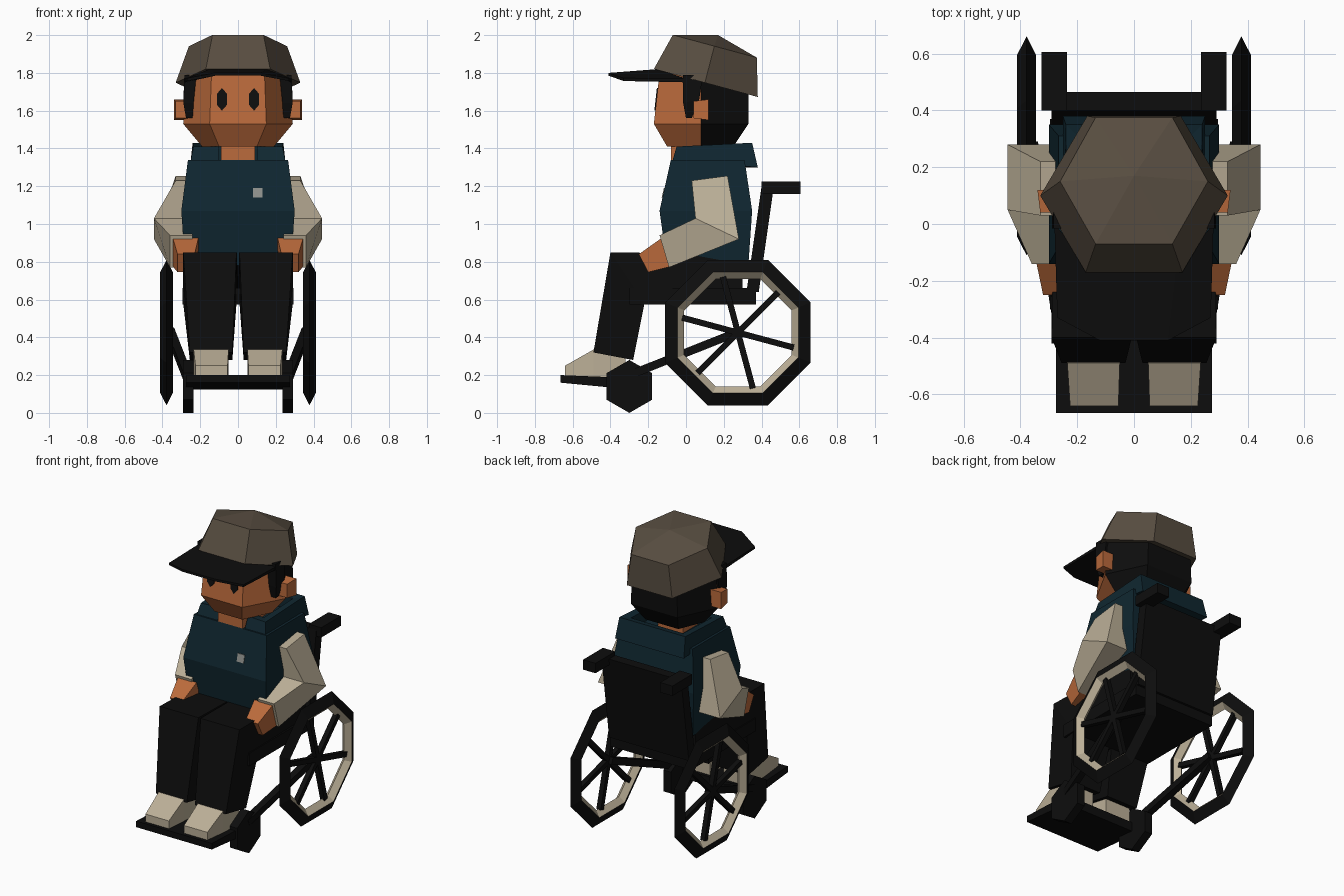
import bpy, bmesh
from math import sin, cos, radians
from mathutils import Vector

old = bpy.data.objects.get("Cube")
if old:
    bpy.data.objects.remove(old, do_unlink=True)


def material(name, r, g, b):
    m = bpy.data.materials.new(name)
    m.use_nodes = True
    m.diffuse_color = (r, g, b, 1)
    shader = m.node_tree.nodes["Principled BSDF"]
    shader.inputs["Base Color"].default_value = (r, g, b, 1)
    shader.inputs["Roughness"].default_value = .9
    return m


BLACK = material("soft black", .004, .004, .004)
SKIN = material("warm skin", .5, .145, .045)
BEIGE = material("beige cloth", .5, .43, .31)
BROWN = material("cap brown", .095, .073, .051)
TEAL = material("dark teal", .005, .02, .03)
GREY = material("badge grey", .27, .28, .26)


def mesh_object(name, bm, mats, rule=None):
    """Turn a bmesh into a flat shaded object, colouring faces by a rule."""
    bmesh.ops.recalc_face_normals(bm, faces=bm.faces)
    if rule:
        for f in bm.faces:
            f.material_index = rule(f.calc_center_median())
    me = bpy.data.meshes.new(name)
    bm.to_mesh(me)
    bm.free()
    for m in mats:
        me.materials.append(m)
    ob = bpy.data.objects.new(name, me)
    bpy.context.collection.objects.link(ob)
    return ob


def loft(name, rings, *mats, rule=None, closed=False, flip=1):
    """Skin a row of equal rings; closed joins the last ring to the first."""
    bm = bmesh.new()
    rows = [[bm.verts.new((p[0] * flip, p[1], p[2])) for p in r] for r in rings]
    n = len(rows[0])
    pairs = list(zip(rows, rows[1:]))
    if closed:
        pairs.append((rows[-1], rows[0]))
    else:
        bm.faces.new(rows[0])
        bm.faces.new(rows[-1])
    for a, b in pairs:
        for i in range(n):
            j = (i + 1) % n
            bm.faces.new((a[i], a[j], b[j], b[i]))
    return mesh_object(name, bm, mats, rule)


def pair(name, rings, *mats, **options):
    """The same part on both sides of the body."""
    for side, flip in (("left", 1), ("right", -1)):
        loft(side + "_" + name, rings, *mats, flip=flip, **options)


def sec(y1, z1, y2, z2, x1, x2):
    """Four cornered section from a line in side profile and an x range."""
    return [(x1, y1, z1), (x2, y1, z1), (x2, y2, z2), (x1, y2, z2)]


def box(x1, x2, y1, y2, z1, z2):
    return [sec(y1, z1, y1, z2, x1, x2), sec(y2, z1, y2, z2, x1, x2)]


def bar(p, q, w):
    """Square rod between two points."""
    p, q = Vector(p), Vector(q)
    d = (q - p).normalized()
    u = d.cross(Vector((1, 0, 0))).normalized() * w
    v = d.cross(u).normalized() * w
    return [[c + u + v, c + u - v, c - u - v, c - u + v] for c in (p, q)]


def hexring(front, fy, side, sy, back, by, height):
    """Six cornered ring, with the height given as a function of y."""
    plan = [(-front, fy), (front, fy), (side, sy), (back, by), (-back, by), (-side, sy)]
    return [(x, y, height(y)) for x, y in plan]


# Torso, badge and neck
loft("vest", [sec(-.1, .78, .33, .78, -.28, .28),
              sec(-.14, 1.07, .35, 1.07, -.3, .3),
              sec(-.08, 1.34, .31, 1.34, -.265, .265)], TEAL)
loft("badge", [sec(-.129, 1.14, -.117, 1.19, .08, .13),
               sec(-.122, 1.14, -.11, 1.19, .08, .13)], GREY)
loft("neck", box(-.09, .09, -.08, .16, 1.3, 1.46), SKIN)

# Collar, open at the throat
pair("collar", [
    [(.1, -.07, 1.34), (.1, -.04, 1.41), (.1, .02, 1.4), (.1, .02, 1.33)],
    [(.25, -.07, 1.34), (.235, -.05, 1.41), (.19, 0, 1.41), (.19, 0, 1.33)],
    [(.25, .38, 1.3), (.24, .35, 1.43), (.19, .3, 1.42), (.19, .3, 1.3)],
    [(0, .38, 1.3), (0, .35, 1.43), (0, .3, 1.42), (0, .3, 1.3)]], TEAL)

# Head: the back half is hair
loft("head", [hexring(.1, -.1, .19, .08, .12, .25, lambda y: 1.41),
              hexring(.15, -.17, .29, .08, .17, .33, lambda y: 1.53),
              hexring(.14, -.14, .27, .08, .16, .33, lambda y: 1.8)],
     SKIN, BLACK, rule=lambda c: int(c.y > .09))
pair("ear", [sec(.04, 1.56, .04, 1.65, .25, .33), sec(.12, 1.55, .12, 1.66, .25, .34)], SKIN)
pair("sideburn", [sec(.0, 1.56, .03, 1.56, .24, .275),
                  sec(-.015, 1.64, .07, 1.66, .235, .289),
                  sec(-.015, 1.79, .09, 1.79, .22, .284)], BLACK)

# Eyes: thin plates lying on the sloping face
outline = [(0, .06), (.026, .03), (.026, -.03), (0, -.06), (-.026, -.03), (-.026, .03)]
pair("eye", [[(.085 + x, d - .156 + .11 * z, 1.66 + z) for x, z in outline]
             for d in (-.005, .003)], BLACK)

# Cap: two tilted rings and a centre point
bm = bmesh.new()
low = [bm.verts.new(p) for p in
       hexring(.17, -.17, .33, .1, .165, .38, lambda y: 1.775 - .27 * y)]
high = [bm.verts.new(p) for p in
        hexring(.135, -.07, .26, .15, .135, .375, lambda y: 1.982 - .27 * y)]
top = bm.verts.new((0, .17, 2))
bm.faces.new(low)
for i in range(6):
    j = (i + 1) % 6
    bm.faces.new((low[i], low[j], high[j], high[i]))
    bm.faces.new((high[i], high[j], top))
mesh_object("cap", bm, [BROWN])

# Peak of the cap, drooping at its sides
brim = [[(-.28, 0, 1.75), (-.27, -.33, 1.757)],
        [(-.15, -.15, 1.8), (-.12, -.41, 1.785)],
        [(.15, -.15, 1.8), (.12, -.41, 1.785)],
        [(.28, 0, 1.75), (.27, -.33, 1.757)]]
loft("cap_peak", [[a, b, (b[0], b[1], b[2] + .015), (a[0], a[1], a[2] + .02)]
                  for a, b in brim], BLACK)

# Arms and hands
pair("sleeve", [sec(.03, 1.23, .22, 1.255, .25, .33),
                sec(.05, 1.03, .28, .92, .29, .445),
                sec(-.14, .94, -.09, .77, .24, .36)], BEIGE)
pair("hand", [sec(-.13, .925, -.08, .775, .21, .345),
              sec(-.25, .84, -.2, .745, .23, .32)], SKIN)

# Legs and shoes
pair("trouser_leg", [sec(.3, .84, .3, .6, .0, .28),
                     sec(-.4, .85, -.22, .58, .008, .29),
                     sec(-.49, .32, -.28, .28, .03, .255)], BLACK)
pair("shoe", [sec(-.64, .18, -.64, .25, .055, .225),
              sec(-.49, .18, -.49, .335, .05, .235),
              sec(-.32, .18, -.32, .3, .05, .235)], BEIGE)

# Chair seat, back, handles and footplate
loft("seat", box(-.295, .295, -.3, .37, .575, .66), BLACK)
loft("backrest", [sec(.32, .64, .385, .64, -.29, .29),
                  sec(.4, 1.2, .465, 1.2, -.29, .29)], BLACK)
pair("push_handle", box(.235, .325, .4, .605, 1.16, 1.225), BLACK)
loft("footplate", [sec(-.665, .16, -.665, .2, -.275, .275),
                   sec(-.3, .125, -.3, .185, -.275, .275)], BLACK)

# Small front wheels and frame rods
pair("caster", [[(x, -.3 + .14 * sin(radians(a)), .14 + .14 * cos(radians(a)))
                 for a in range(0, 360, 60)] for x in (.235, .29)], BLACK)
pair("frame_rod", bar((.27, -.3, .2), (.36, .28, .43), .022), BLACK)

# Big eight sided wheels with a pale inner rim
HUB = Vector((.378, .275, .425))


def spoke_point(angle, radius, x=.378):
    a = radians(angle)
    return (x, HUB.y + radius * cos(a), HUB.z + radius * sin(a))


section = [(.378, .417), (.412, .346), (.378, .308), (.345, .346)]
pair("wheel", [[spoke_point(45 * k + 22.5, r, x) for x, r in section] for k in range(8)],
     BLACK, BEIGE, closed=True,
     rule=lambda c: int((c.yz - HUB.yz).length < .325))
for k in range(6):
    pair("spoke", bar(HUB, spoke_point(45 + 60 * k, .305), .016), BLACK)
